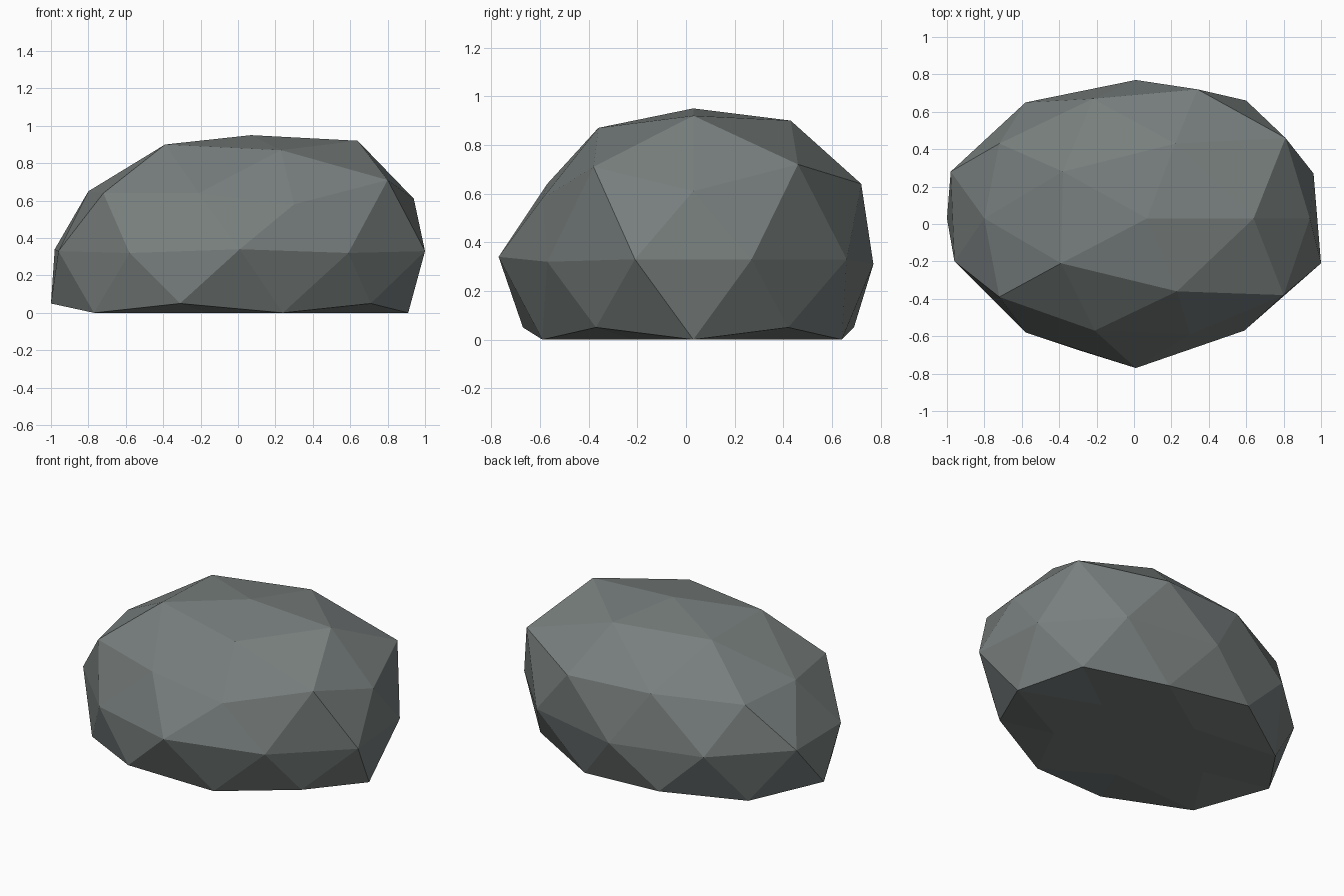
import bpy
import bmesh
from math import atan2, tau

default_cube = bpy.data.objects.get("Cube")
if default_cube:
    bpy.data.objects.remove(default_cube, do_unlink=True)


def flat_material(name, colour):
    material = bpy.data.materials.new(name)
    material.use_nodes = True
    material.diffuse_color = colour
    shader = next(n for n in material.node_tree.nodes if n.type == "BSDF_PRINCIPLED")
    shader.inputs["Base Color"].default_value = colour
    shader.inputs["Roughness"].default_value = 0.9
    return material


def ring_of(bm, height):
    """Sphere vertices at one height, sorted counter-clockwise from +x."""
    ring = [v for v in bm.verts if abs(v.co.z - height) < 0.03]
    return sorted(ring, key=lambda v: (atan2(v.co.y, v.co.x) + 0.01) % tau)


def chip_ring(bm, height, points):
    """Move a ring of the sphere onto chipped corner positions."""
    for vert, point in zip(ring_of(bm, height), points):
        chipped.append((vert, point))


# Boulder body: a faceted sphere whose rings are chipped into shape
bm = bmesh.new()
bmesh.ops.create_icosphere(bm, subdivisions=2, radius=1)
chipped = []

# Crown
chip_ring(bm, 1, [(.07, .03, .95)])
chip_ring(bm, .85, [(.64, .03, .92), (.22, .43, .9), (-.38, .28, .89),
                    (-.39, -.21, .9), (.23, -.36, .87)])

# Shoulders
chip_ring(bm, .526, [(.81, .46, .72), (-.22, .67, .65), (-.8, .03, .65),
                     (-.21, -.57, .64), (.8, -.38, .71)])
chip_ring(bm, .447, [(.94, .03, .61), (.34, .72, .64), (-.72, .43, .62),
                     (-.72, -.39, .64), (.3, -.59, .58)])

# Waist
chip_ring(bm, 0, [(.96, .27, .33), (.6, .66, .33), (.01, .77, .31),
                  (-.58, .65, .33), (-.98, .28, .34), (-.96, -.2, .33),
                  (-.58, -.58, .32), (.01, -.77, .34), (.59, -.57, .32),
                  (1, -.21, .33)])

# Foot
chip_ring(bm, -.447, [(.74, .42, .05), (-.29, .69, .05), (-1, .03, .05),
                      (-.31, -.67, .05), (.71, -.37, .05)])
chip_ring(bm, -.526, [(.91, .03, 0), (.27, .64, 0), (-.73, .41, 0),
                      (-.77, -.38, 0), (.24, -.59, 0)])

# Flat underside
for vert in ring_of(bm, -.85) + ring_of(bm, -1):
    chipped.append((vert, (vert.co.x, vert.co.y * .7, 0)))

for vert, point in chipped:
    vert.co = point
bmesh.ops.recalc_face_normals(bm, faces=bm.faces)

mesh = bpy.data.meshes.new("boulder")
bm.to_mesh(mesh)
bm.free()
mesh.materials.append(flat_material("slate grey stone", (.185, .21, .205, 1)))
boulder = bpy.data.objects.new("boulder", mesh)
bpy.context.collection.objects.link(boulder)
